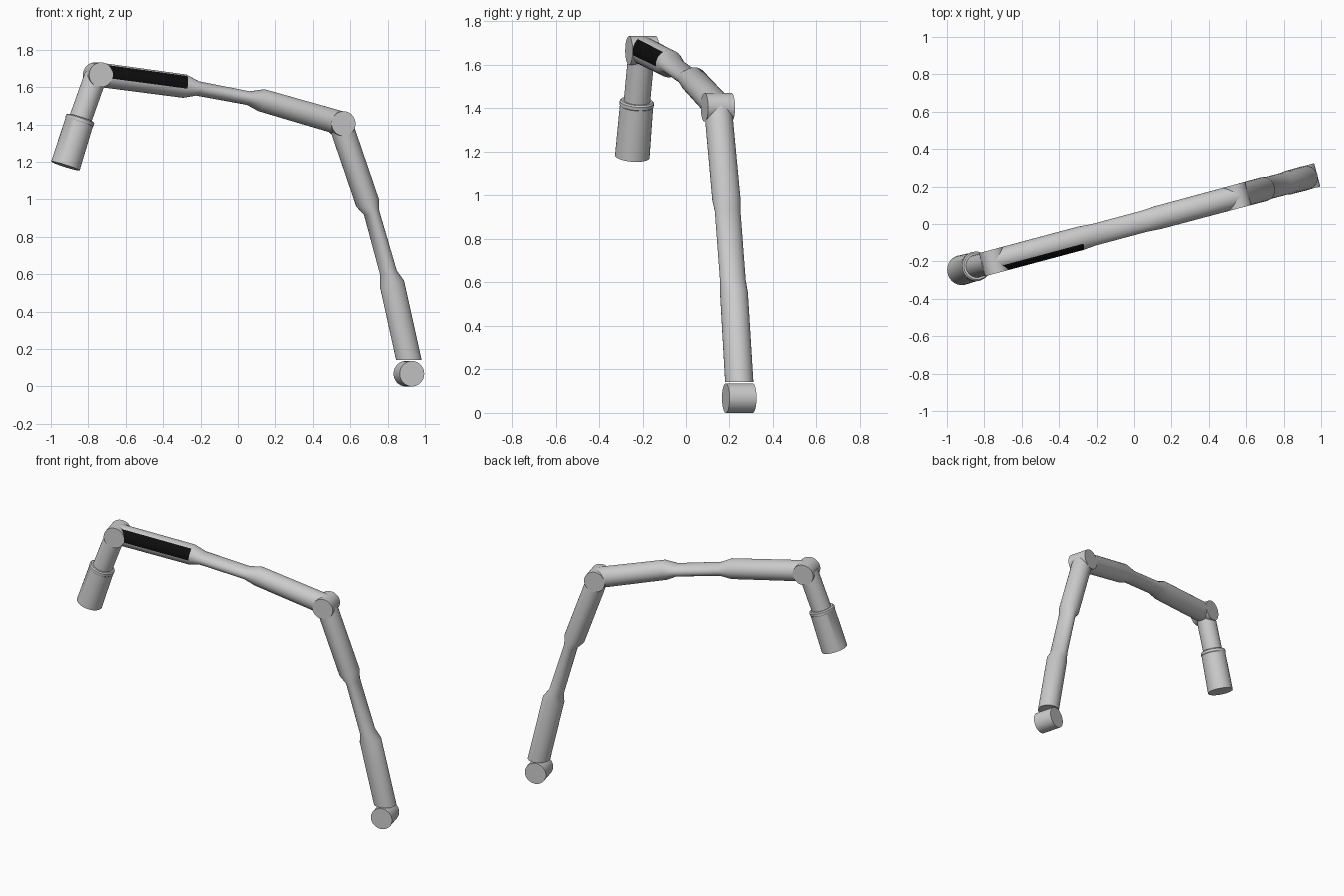
import bpy, bmesh
from math import sin, cos, radians, tau
from mathutils import Vector

if "Cube" in bpy.data.objects:
    bpy.data.objects.remove(bpy.data.objects["Cube"])

TURN = radians(15)   # the whole arm lies in one vertical plane turned about z
SIDES = 30

black = bpy.data.materials.new("black_panel")
black.diffuse_color = (0.004, 0.004, 0.004, 1)


def loft(name, rings, end_dir=None, panel_span=None):
    """Skin oval rings (along, height, half thickness, half depth) in the arm's plane."""
    bm = bmesh.new()
    pts = [Vector((r[0], r[1])) for r in rings]
    loops = []
    for i, (u, z, a, b) in enumerate(rings):
        t = (pts[min(i + 1, len(pts) - 1)] - pts[max(i - 1, 0)]).normalized()
        if end_dir and i == len(rings) - 1:
            t = Vector(end_dir)
        n = Vector((-t.y, t.x))
        loop = []
        for k in range(SIDES):
            ang = tau * k / SIDES
            s = a * sin(ang)
            loop.append(bm.verts.new((u + n.x * s, -b * cos(ang), z + n.y * s)))
        loops.append(loop)
    for i in range(len(loops) - 1):
        for k in range(SIDES):
            j = (k + 1) % SIDES
            f = bm.faces.new((loops[i][k], loops[i][j], loops[i + 1][j], loops[i + 1][k]))
            deg = (360 * (k + 0.5) / SIDES + 180) % 360 - 180
            if panel_span and i == 0 and panel_span[0] < deg < panel_span[1]:
                f.material_index = 1
    bm.faces.new(loops[0])
    bm.faces.new(loops[-1])
    bmesh.ops.recalc_face_normals(bm, faces=bm.faces)
    me = bpy.data.meshes.new(name)
    bm.to_mesh(me)
    bm.free()
    ob = bpy.data.objects.new(name, me)
    bpy.context.collection.objects.link(ob)
    if panel_span:
        me.materials.append(bpy.data.materials.new("grey"))
        me.materials[0].diffuse_color = (0.8, 0.8, 0.8, 1)
        me.materials.append(black)
    finish(ob)
    return ob


def finish(ob):
    ob.rotation_euler.z += TURN
    bpy.ops.object.select_all(action='DESELECT')
    ob.select_set(True)
    bpy.context.view_layer.objects.active = ob
    bpy.ops.object.shade_smooth_by_angle(angle=radians(30))


def joint(name, u, z, r, depth=0.128):
    """Cross-axis barrel joint."""
    bpy.ops.mesh.primitive_cylinder_add(vertices=40, radius=r, depth=depth,
        location=(u * cos(TURN), u * sin(TURN), z), rotation=(radians(90), 0, 0))
    ob = bpy.context.object
    ob.name = name
    finish(ob)


# Barrel joints
joint("base_joint", 0.946, 0.068, 0.068)
joint("elbow_joint", 0.567, 1.405, 0.066)
joint("shoulder_joint", -0.775, 1.666, 0.066)

# Lower arm: two thick ends and a pinched neck, cut level at the foot
loft("lower_arm", [
    (0.567, 1.405, 0.064, 0.064), (0.717, 0.982, 0.064, 0.065),
    (0.739, 0.930, 0.041, 0.060), (0.833, 0.607, 0.045, 0.060),
    (0.852, 0.551, 0.067, 0.064), (0.946, 0.141, 0.069, 0.065)],
    end_dir=(0, -1))

# Upper arm with a black panel on its front
loft("upper_arm", [
    (-0.775, 1.667, 0.065, 0.064), (-0.295, 1.605, 0.063, 0.064),
    (-0.225, 1.593, 0.039, 0.058), (0.058, 1.541, 0.037, 0.058),
    (0.130, 1.530, 0.061, 0.063), (0.567, 1.408, 0.064, 0.064)],
    panel_span=(-12.5, 60.5))

# Hanging head: short link and wider cylinder with a bevelled rim
loft("head_link", [(-0.785, 1.666, 0.061, 0.061), (-0.877, 1.415, 0.061, 0.061)])
loft("head", [
    (-0.871, 1.435, 0.072, 0.072), (-0.873, 1.429, 0.079, 0.079),
    (-0.878, 1.414, 0.079, 0.079), (-0.879, 1.411, 0.077, 0.077),
    (-0.955, 1.178, 0.080, 0.080)])

for m in bpy.data.materials:
    if m.users and not m.is_grease_pencil:
        m.use_nodes = True
        m.node_tree.nodes["Principled BSDF"].inputs["Base Color"].default_value = m.diffuse_color
